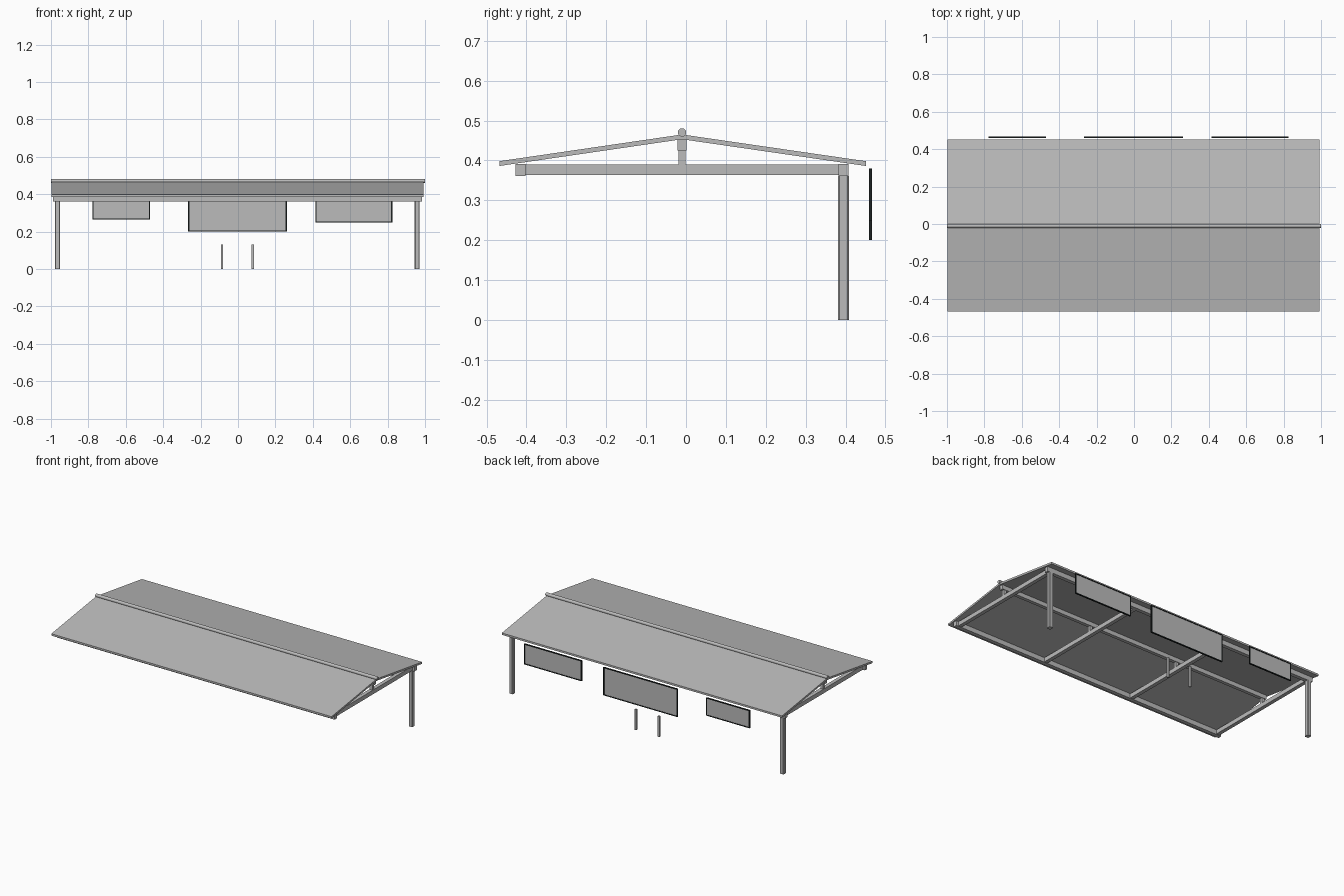
import bpy, bmesh, math

if "Cube" in bpy.data.objects:
    bpy.data.objects.remove(bpy.data.objects["Cube"])


def material(name, rgb):
    m = bpy.data.materials.new(name)
    m.diffuse_color = (*rgb, 1)
    m.use_nodes = True
    m.node_tree.nodes["Principled BSDF"].inputs["Base Color"].default_value = m.diffuse_color
    return m


GREY = material("light_grey", (0.5, 0.5, 0.5))
DARK = material("dark_frame", (0.012, 0.016, 0.016))


def finish(name, bm, mat):
    bmesh.ops.recalc_face_normals(bm, faces=bm.faces)
    me = bpy.data.meshes.new(name)
    bm.to_mesh(me)
    bm.free()
    me.materials.append(mat)
    ob = bpy.data.objects.new(name, me)
    bpy.context.collection.objects.link(ob)
    return ob


def box(name, x, y, z, mat=GREY, bevel=0):
    """Box from (min, max) ranges, with optional chamfered upright edges."""
    bm = bmesh.new()
    bmesh.ops.create_cube(bm, size=1)
    for v in bm.verts:
        v.co = [sum(r) / 2 + c * (r[1] - r[0]) for r, c in zip((x, y, z), v.co)]
    if bevel:
        up = [e for e in bm.edges
              if abs(e.verts[0].co.z - e.verts[1].co.z) > 0.01]
        bmesh.ops.bevel(bm, geom=up, offset=bevel, segments=1, affect='EDGES')
    return finish(name, bm, mat)


# Gable roof sheet: profile extruded along x
profile = [(-0.468, 0.398), (-0.01, 0.465), (0.451, 0.398),
           (0.451, 0.386), (-0.01, 0.453), (-0.468, 0.386)]
bm = bmesh.new()
a = [bm.verts.new((-0.998, y, z)) for y, z in profile]
b = [bm.verts.new((0.992, y, z)) for y, z in profile]
for i in range(6):
    j = (i + 1) % 6
    bm.faces.new((a[i], a[j], b[j], b[i]))
for ring in (a, b):
    bm.faces.new((ring[0], ring[1], ring[4], ring[5]))
    bm.faces.new((ring[1], ring[2], ring[3], ring[4]))
finish("roof", bm, GREY)

# Round ridge cap
bpy.ops.mesh.primitive_cylinder_add(vertices=16, radius=0.0105, depth=2,
                                    location=(0, -0.01, 0.47),
                                    rotation=(0, math.pi / 2, 0))
cap = bpy.context.object
cap.name = "ridge_cap"
cap.data.materials.append(GREY)
bpy.ops.object.shade_smooth_by_angle(angle=math.radians(40))

# Long beams
box("front_beam", (-0.988, 0.985), (-0.427, -0.403), (0.361, 0.391))
box("back_beam", (-0.988, 0.985), (0.383, 0.407), (0.361, 0.391))
box("ridge_beam", (-0.985, 0.98), (-0.021, 0.001), (0.425, 0.456))

# Cross beams with king posts
for i, x in enumerate((-0.963, -0.322, 0.318, 0.958)):
    box(f"cross_beam_{i}", (x - 0.012, x + 0.012), (-0.403, 0.383), (0.363, 0.39))
    box(f"king_post_{i}", (x - 0.009, x + 0.009), (-0.019, -0.001), (0.39, 0.425))

# Tall posts and short stubs
for i, x in enumerate((-0.965, 0.958)):
    box(f"back_post_{i}", (x - 0.0135, x + 0.0135), (0.381, 0.409), (0, 0.361),
        bevel=0.004)
for i, x in enumerate((-0.085, 0.079)):
    box(f"short_stub_{i}", (x - 0.006, x + 0.006), (0.389, 0.401), (0, 0.132))

# Hanging boards with dark frames
T = 0.006
for i, (x0, x1, z0) in enumerate(((-0.778, -0.47, 0.265), (-0.266, 0.261, 0.2),
                                  (0.415, 0.825, 0.248))):
    z1, fy = 0.38, (0.459, 0.467)
    box(f"board_panel_{i}", (x0 + T, x1 - T), (0.461, 0.465), (z0 + T, z1 - T))
    for s, xr, zr in (("left", (x0, x0 + T), (z0, z1)),
                      ("right", (x1 - T, x1), (z0, z1)),
                      ("bottom", (x0 + T, x1 - T), (z0, z0 + T)),
                      ("top", (x0 + T, x1 - T), (z1 - T, z1))):
        box(f"board_frame_{s}_{i}", xr, fy, zr, DARK)
